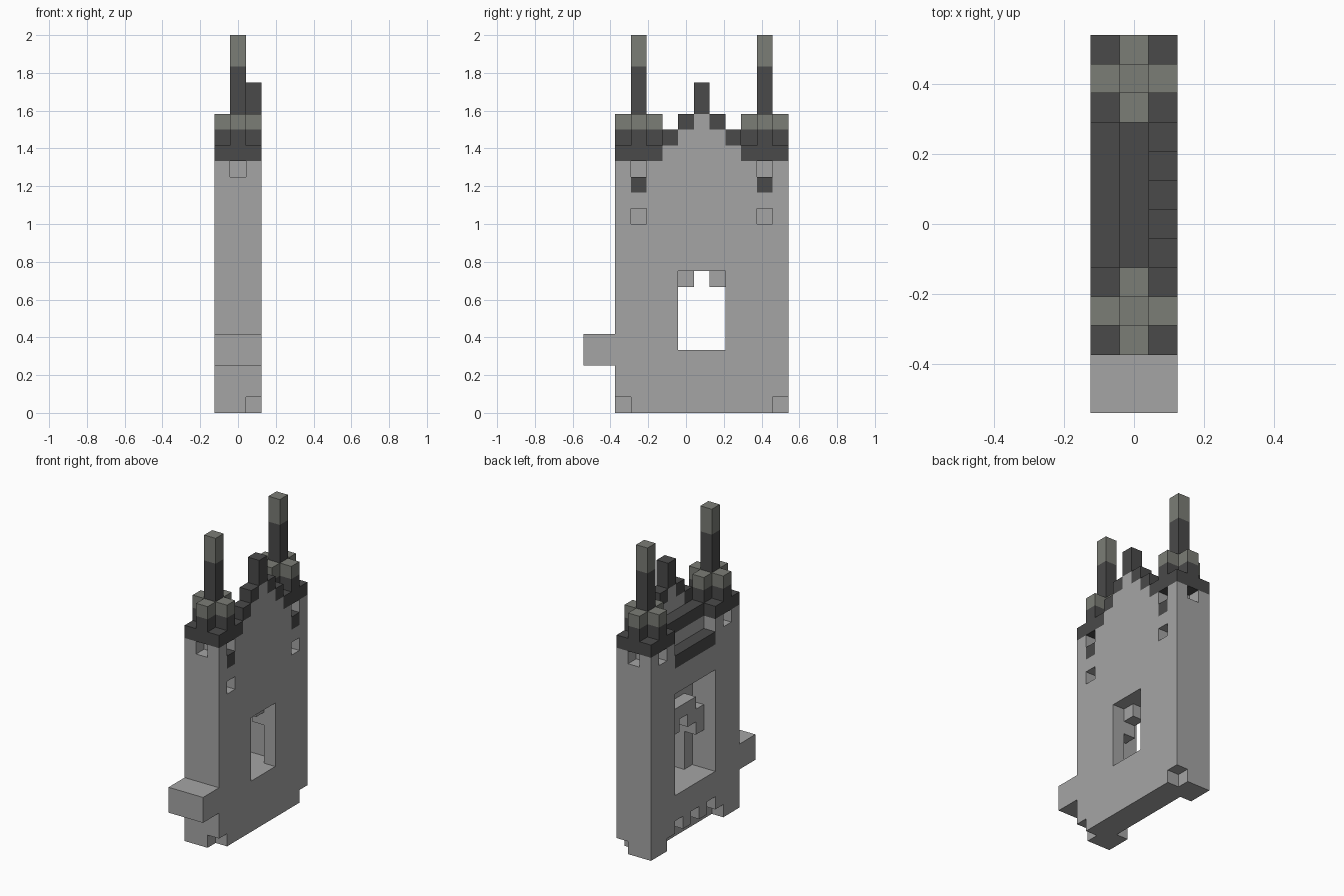
import bpy, bmesh, math
from mathutils import Vector

cube = bpy.data.objects.get("Cube")
if cube:
    bpy.data.objects.remove(cube, do_unlink=True)

UNIT = 2 / 24                              # edge of one block
ORIGIN = Vector((-1.5, -6.5, 0))           # grid corner, in blocks
LEFT, MID, RIGHT = 2, 1, 0                 # the three wall layers (left is +x)


def make_material(name, colour):
    m = bpy.data.materials.new(name)
    m.use_nodes = True
    m.diffuse_color = colour
    m.node_tree.nodes["Principled BSDF"].inputs["Base Color"].default_value = colour
    return m


MATERIALS = {
    "stone": make_material("light grey stone", (0.376, 0.376, 0.376, 1)),
    "slate": make_material("dark slate", (0.068, 0.068, 0.068, 1)),
    "cap": make_material("greenish grey cap", (0.198, 0.205, 0.181, 1)),
}
blocks = {}                                # cell -> (part name, colour)


def span(r):
    return range(r, r + 1) if isinstance(r, int) else range(r[0], r[1] + 1)


def cells(x, y, z):
    return [(i, j, k) for i in span(x) for j in span(y) for k in span(z)]


def fill(part, colour, x, y, z):
    for c in cells(x, y, z):
        blocks[c] = (part, colour)


def carve(x, y, z):
    for c in cells(x, y, z):
        blocks.pop(c, None)


ALL = (RIGHT, LEFT)
BAY = (5, 9)                               # middle bay between the towers
CENTRE = 7

# Wall, balcony
fill("wall", "stone", ALL, (2, 12), (0, 13))
fill("balcony", "stone", ALL, (0, 1), (3, 4))

# Stepped roof on the right side
fill("lower_roof", "slate", RIGHT, BAY, 14)
fill("wall", "stone", MID, BAY, (14, 15))
fill("upper_roof", "slate", MID, BAY, 16)

# Stepped gable on the left side
for j in span(BAY):
    top = 19 - abs(j - CENTRE)
    fill("gable", "stone", LEFT, j, (14, top - 1))
    fill("gable_coping", "slate", LEFT, j, top)
fill("gable_finial", "slate", LEFT, CENTRE, 20)

# Towers, one at each end, mirrored about the centre
for name, side in (("front", -1), ("back", 1)):
    mid = CENTRE + 4 * side
    outer = mid + side
    around = (mid - 1, mid + 1)
    fill(name + "_tower", "stone", ALL, around, (14, 15))
    fill(name + "_cornice", "slate", ALL, around, 16)
    for x, y in ((RIGHT, mid), (LEFT, mid), (MID, mid - 1), (MID, mid + 1)):
        fill(name + "_battlement", "slate", x, y, 17)
        fill(name + "_battlement", "cap", x, y, 18)
    fill(name + "_spire", "slate", MID, mid, (17, 21))
    fill(name + "_spire", "cap", MID, mid, (22, 23))
    # Small windows, sill and chipped foot
    for x, y in ((RIGHT, mid), (LEFT, mid), (MID, outer)):
        carve(x, y, 15)
    fill(name + "_window_sill", "slate", LEFT, mid, 14)
    carve(LEFT, mid, 12)
    carve(LEFT, outer, 0)

# Large recess on the right side, window through to the left
carve((RIGHT, MID), BAY, (4, 11))
carve(LEFT, (6, 8), (4, 8))

# Arch inside the recess
fill("window_arch", "stone", MID, (6, 8), 9)
for side in (-1, 1):
    fill("window_arch", "stone", MID, CENTRE + side, 8)
    fill("window_arch", "stone", MID, CENTRE + 2 * side, (7, 8))

# Undercut base with three small notches
carve(RIGHT, (4, 10), 0)
for j in (5, 7, 9):
    carve(RIGHT, j, 1)

# Each part becomes a mesh of its exposed block faces
DIRECTIONS = [Vector([s if a == b else 0 for b in range(3)])
              for a in range(3) for s in (-1, 1)]


def build(part):
    own = {c: col for c, (p, col) in blocks.items() if p == part}
    colours = sorted(set(own.values()))
    bm = bmesh.new()
    for c, colour in own.items():
        centre = Vector(c) + Vector((0.5, 0.5, 0.5)) + ORIGIN
        for d in DIRECTIONS:
            if tuple(int(v) for v in Vector(c) + d) in blocks:
                continue
            u = Vector((d.y, d.z, d.x))
            v = d.cross(u)
            corners = [d + u + v, d - u + v, d - u - v, d + u - v]
            face = bm.faces.new([bm.verts.new((centre + q / 2) * UNIT) for q in corners])
            face.material_index = colours.index(colour)
    bmesh.ops.remove_doubles(bm, verts=bm.verts[:], dist=UNIT / 100)
    bm.normal_update()
    bmesh.ops.dissolve_limit(bm, angle_limit=math.radians(1), verts=bm.verts[:],
                             edges=bm.edges[:], delimit={'MATERIAL', 'NORMAL'})
    mesh = bpy.data.meshes.new(part)
    bm.to_mesh(mesh)
    bm.free()
    for colour in colours:
        mesh.materials.append(MATERIALS[colour])
    bpy.context.scene.collection.objects.link(bpy.data.objects.new(part, mesh))


for part in sorted({p for p, _ in blocks.values()}):
    build(part)
